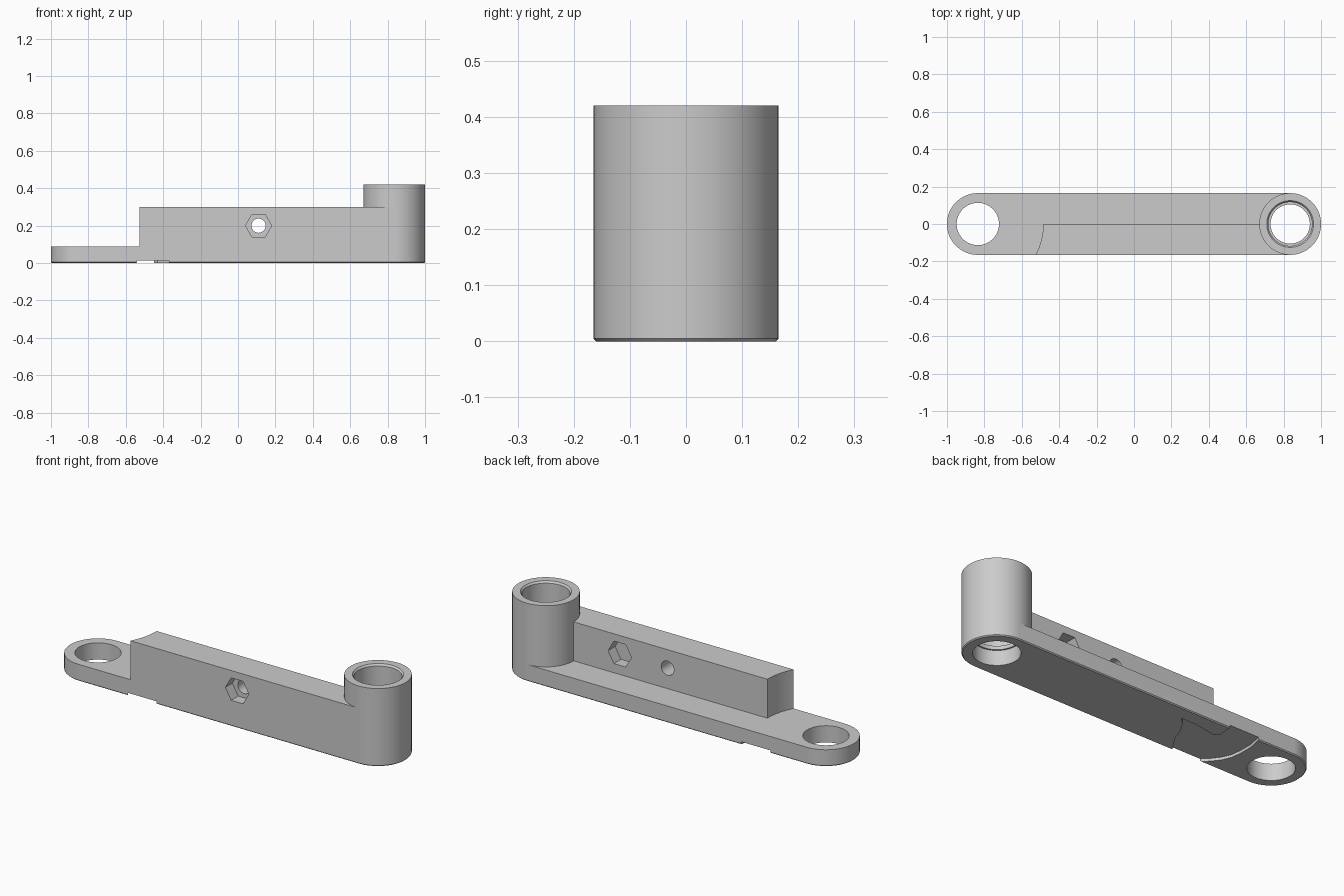
import bpy, bmesh, math
from mathutils import Matrix

cube = bpy.data.objects.get("Cube")
if cube:
    bpy.data.objects.remove(cube, do_unlink=True)

R = 0.165          # outer radius of the rounded ends
PIVOT = 0.835      # distance of both end axes from the middle
HOLE = 0.113
SEG = 96

grey = bpy.data.materials.new("plain grey")
grey.use_nodes = True
grey.diffuse_color = (0.6, 0.6, 0.6, 1)
grey.node_tree.nodes["Principled BSDF"].inputs["Base Color"].default_value = (0.6, 0.6, 0.6, 1)


def arc(cx, cy, r, a0, a1, n):
    """Points on an arc, angles in degrees."""
    angles = [math.radians(a0 + (a1 - a0) * i / n) for i in range(n + 1)]
    return [(cx + r * math.cos(a), cy + r * math.sin(a)) for a in angles]


def prism(name, outline, z0, z1, chamfer=0):
    """Extrude an outline upward, with an optional chamfer at the bottom."""
    bm = bmesh.new()
    face = bm.faces.new([bm.verts.new((x, y, z0)) for x, y in outline])
    top = bmesh.ops.extrude_face_region(bm, geom=[face])["geom"]
    for v in top:
        if isinstance(v, bmesh.types.BMVert):
            v.co.z = z1
    bmesh.ops.recalc_face_normals(bm, faces=bm.faces)
    if chamfer:
        rim = [e for e in bm.edges if all(v.co.z == bm.verts[:][0].co.z for v in e.verts)]
        bmesh.ops.bevel(bm, geom=rim, offset=chamfer, segments=1, affect='EDGES')
    return finish(name, bm)


def lathe(name, x, profile, sides=SEG):
    """Stack of rings (radius, z) around a vertical axis at x."""
    bm = bmesh.new()
    rings = []
    for r, z in profile:
        rings.append([bm.verts.new((px, py, z)) for px, py in arc(x, 0, r, 0, 360, sides)[:-1]])
    for a, b in zip(rings, rings[1:]):
        for i in range(sides):
            j = (i + 1) % sides
            bm.faces.new((a[i], a[j], b[j], b[i]))
    bm.faces.new(rings[0][::-1])
    bm.faces.new(rings[-1])
    bmesh.ops.recalc_face_normals(bm, faces=bm.faces)
    return finish(name, bm)


def cross_pin(name, x, z, r, y0, y1, sides):
    """Prism lying along y."""
    bm = bmesh.new()
    place = (Matrix.Translation((x, (y0 + y1) / 2, z)) @ Matrix.Rotation(math.pi / 2, 4, 'X')
             @ Matrix.Rotation(math.pi / 2 if sides == 6 else 0, 4, 'Z'))
    bmesh.ops.create_cone(bm, cap_ends=True, segments=sides, radius1=r, radius2=r,
                          depth=y1 - y0, matrix=place)
    # put a hexagon corner on the x axis
    if sides == 6:
        width = max(v.co.x for v in bm.verts) - x
        if width < r * 0.95:
            bmesh.ops.rotate(bm, verts=bm.verts, cent=(x, 0, z),
                             matrix=Matrix.Rotation(math.pi / 6, 3, 'Y'))
    return finish(name, bm)


def finish(name, bm):
    me = bpy.data.meshes.new(name)
    bm.to_mesh(me)
    bm.free()
    me.materials.append(grey)
    ob = bpy.data.objects.new(name, me)
    bpy.context.collection.objects.link(ob)
    return ob


def combine(target, other, operation):
    """Apply a boolean and remove the helper."""
    mod = target.modifiers.new(operation.lower(), 'BOOLEAN')
    mod.operation, mod.solver, mod.object = operation, 'EXACT', other
    other.hide_render = True
    bpy.ops.object.select_all(action='DESELECT')
    bpy.context.view_layer.objects.active = target
    target.select_set(True)
    bpy.ops.object.modifier_apply(modifier=mod.name)
    bpy.data.objects.remove(other, do_unlink=True)


# flat base with two rounded ends
half = SEG // 2
outline = arc(PIVOT, 0, R, -90, 90, half) + arc(-PIVOT, 0, R, 90, 270, half)
arm = prism("link_arm", outline, 0, 0.09, 0.005)

# upright wall on the front half, its end hollowed around the open pivot
sweep = math.degrees(math.asin(R / 0.35))
wall = prism("wall", arc(-PIVOT, 0, 0.35, 0, -sweep, 16) + [(PIVOT, -R), (PIVOT, 0)], 0.05, 0.30)
combine(arm, wall, 'UNION')

# bearing tower
combine(arm, lathe("tower", PIVOT, [(R, 0.05), (R, 0.42)]), 'UNION')

# pivot hole and stepped tower bore with a narrow lip
cutters = [
    lathe("pivot_hole", -PIVOT, [(HOLE, -0.1), (HOLE, 0.2)]),
    lathe("tower_bore", PIVOT, [(HOLE, -0.1), (HOLE, 0.08), (0.105, 0.08), (0.105, 0.10),
                                (0.117, 0.10), (0.117, 0.41), (0.125, 0.42), (0.125, 0.5)]),
    # screw hole with a nut pocket in front, and a blind nut pocket at the back
    cross_pin("screw_hole", 0.11, 0.20, 0.038, -0.3, 0.2, 32),
    cross_pin("front_nut_pocket", 0.11, 0.20, 0.07, -0.3, -0.105, 6),
    cross_pin("back_nut_pocket", 0.395, 0.20, 0.07, -0.06, 0.2, 6),
    # shallow clearance recess underneath
    prism("clearance_recess", [
        (-0.36, -0.18), (-0.37, -0.165), (-0.335, -0.11), (-0.31, -0.07), (-0.285, 0.0),
        (-0.25, 0.055), (-0.214, 0.088), (-0.30, 0.088), (-0.38, 0.075), (-0.43, 0.066),
        (-0.45, 0.09), (-0.445, 0.165), (-0.445, 0.18), (-0.615, 0.18), (-0.62, 0.165),
        (-0.635, 0.09), (-0.635, 0.02), (-0.628, -0.04), (-0.606, -0.09), (-0.575, -0.13),
        (-0.54, -0.165), (-0.53, -0.18)], -0.05, 0.015),
]
for cutter in cutters:
    combine(arm, cutter, 'DIFFERENCE')

bpy.ops.object.select_all(action='DESELECT')
arm.select_set(True)
bpy.context.view_layer.objects.active = arm
bpy.ops.object.shade_smooth_by_angle(angle=math.radians(30))
